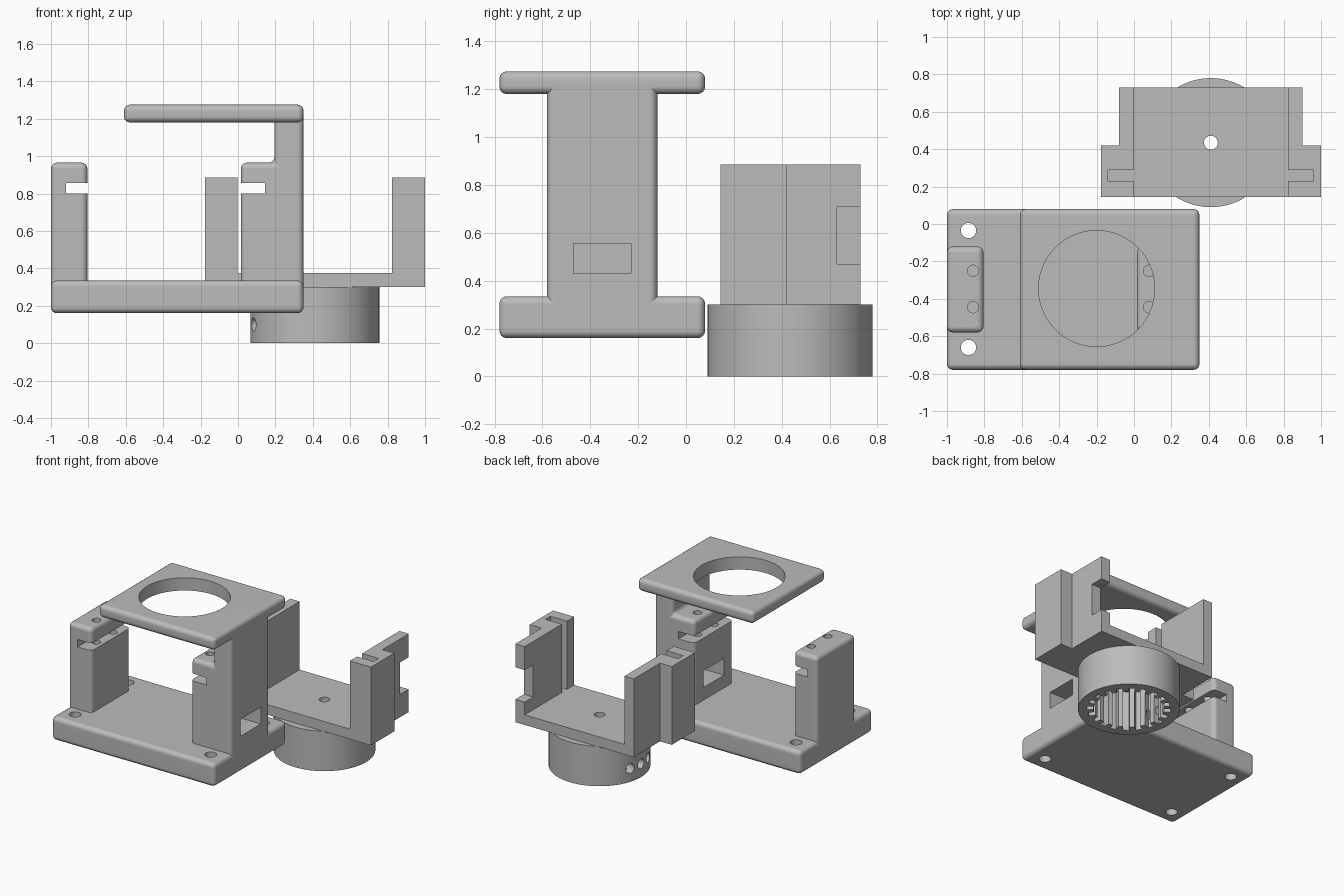
import bpy, bmesh, math
from mathutils import Matrix, Vector

cube = bpy.data.objects.get("Cube")
if cube:
    bpy.data.objects.remove(cube, do_unlink=True)

grey = bpy.data.materials.new("plain grey")
grey.use_nodes = True
grey.diffuse_color = (0.5, 0.5, 0.5, 1)
grey.node_tree.nodes["Principled BSDF"].inputs["Base Color"].default_value = (0.5, 0.5, 0.5, 1)


def add(name, bm):
    bmesh.ops.recalc_face_normals(bm, faces=bm.faces)
    mesh = bpy.data.meshes.new(name)
    bm.to_mesh(mesh)
    bm.free()
    mesh.materials.append(grey)
    obj = bpy.data.objects.new(name, mesh)
    bpy.context.collection.objects.link(obj)
    return obj


def prism(name, pts, lo, hi, along="z", bevel=0):
    """Extrude an outline along z (points are x, y) or y (points are x, z)."""
    bm = bmesh.new()
    place = (lambda p, h: (p[0], p[1], h)) if along == "z" else (lambda p, h: (p[0], h, p[1]))
    face = bm.faces.new([bm.verts.new(place(p, lo)) for p in pts])
    top = bmesh.ops.extrude_face_region(bm, geom=[face])["geom"]
    step = Vector(place((0, 0), hi - lo))
    bmesh.ops.translate(bm, vec=step, verts=[v for v in top if isinstance(v, bmesh.types.BMVert)])
    bmesh.ops.recalc_face_normals(bm, faces=bm.faces)
    if bevel:
        bmesh.ops.bevel(bm, geom=bm.edges[:], offset=bevel, segments=4, profile=0.5,
                        affect="EDGES", clamp_overlap=True)
    return add(name, bm)


def box(name, x, y, z, bevel=0):
    pts = [(x[0], y[0]), (x[1], y[0]), (x[1], y[1]), (x[0], y[1])]
    return prism(name, pts, z[0], z[1], bevel=bevel)


def rod(centre, radius, depth, turn=None, sides=32):
    bm = bmesh.new()
    bmesh.ops.create_cone(bm, cap_ends=True, segments=sides, radius1=radius, radius2=radius,
                          depth=depth, matrix=Matrix.Translation(centre) @ (turn or Matrix()))
    return add("cutter", bm)


def cut(obj, cutters):
    bpy.context.view_layer.objects.active = obj
    for c in cutters:
        c.hide_render = True
        mod = obj.modifiers.new("cut", "BOOLEAN")
        mod.operation, mod.solver, mod.object = "DIFFERENCE", "EXACT", c
        bpy.ops.object.modifier_apply(modifier=mod.name)
        bpy.data.objects.remove(c, do_unlink=True)


parts = []
ROUND = 0.032
DEPTH = (-0.78, 0.08)
POST_Y = (-0.58, -0.12)
MID_Y = -0.35

# Frame base with four mounting holes
base = box("frame_base", (-1, 0.35), DEPTH, (0.16, 0.335), ROUND)
cut(base, [rod((x, y, 0.25), 0.041, 0.6) for x in (-0.885, 0.235) for y in (-0.035, -0.66)])
parts.append(base)

# Top plate with a round opening
top_plate = box("top_plate", (-0.61, 0.35), DEPTH, (1.18, 1.275), ROUND)
cut(top_plate, [rod((-0.2, -0.345, 1.23), 0.31, 0.4, sides=96)])
parts.append(top_plate)


# Posts with a side slot and two screw holes each
def post_cutters(x0, x1, hole_x):
    slot = box("cutter", (x0, x1), (-0.8, 0.1), (0.8, 0.855))
    return [slot] + [rod((hole_x, y, 0.86), 0.03, 0.32) for y in (MID_Y - 0.095, MID_Y + 0.1)]


short_post = box("short_post", (-1, -0.805), POST_Y, (0.22, 0.965), ROUND)
cut(short_post, post_cutters(-0.92, -0.7, -0.86))
parts.append(short_post)

outline = [(0.015, 0.22), (0.35, 0.22), (0.35, 1.24), (0.195, 1.24), (0.195, 0.965), (0.015, 0.965)]
tall_post = prism("tall_post", outline, *POST_Y, along="y", bevel=ROUND)
window = box("cutter", (-0.1, 0.5), (-0.47, -0.23), (0.43, 0.555))
cut(tall_post, post_cutters(-0.1, 0.145, 0.08) + [window])
parts.append(tall_post)

# Cradle floor, mirrored about the cradle centre
CX, CY = 0.411, 0.435
half = [(0.5875, 0.145), (0.5875, 0.42), (0.49, 0.42), (0.49, 0.73)]
floor_pts = [(CX + d, y) for d, y in half] + [(CX - d, y) for d, y in reversed(half)]
floor = prism("cradle_floor", floor_pts, 0.3, 0.375)
cut(floor, [rod((CX, CY, 0.34), 0.037, 0.3)])
parts.append(floor)

# Cradle walls with a vertical groove in the inner face
wall = [(0.4125, 0.145)] + half + [(0.4125, 0.73), (0.4125, 0.29), (0.55, 0.29), (0.55, 0.23), (0.4125, 0.23)]
for name, side in (("cradle_wall_left", 1), ("cradle_wall_right", -1)):
    obj = prism(name, [(CX + side * d, y) for d, y in wall], 0.375, 0.885)
    if side == 1:
        cut(obj, [box("cutter", (0.7, 1.1), (0.63, 0.8), (0.47, 0.71))])
    parts.append(obj)

# Toothed hub: a ring with square ridges inside
TEETH = 20
bm = bmesh.new()
rings = []
for i in range(TEETH):
    for k, (f, r) in enumerate(((0.23, 0.285), (0.28, 0.24), (0.72, 0.24), (0.77, 0.285))):
        a_in = (i + f) * math.tau / TEETH
        a_out = (i + k / 4 + 0.125) * math.tau / TEETH
        rings.append([bm.verts.new((CX + rad * math.cos(a), CY + rad * math.sin(a), z))
                      for rad, a, z in ((0.345, a_out, 0), (0.345, a_out, 0.3), (r, a_in, 0.3), (r, a_in, 0))])
for i, ring in enumerate(rings):
    after = rings[(i + 1) % len(rings)]
    for j in range(4):
        bm.faces.new((ring[j], after[j], after[(j + 1) % 4], ring[(j + 1) % 4]))
hub = add("toothed_hub", bm)

# Three radial screw holes in the hub
holes = []
for step in (-1, 0, 1):
    a = math.pi + step * math.tau / TEETH
    turn = Matrix.Rotation(a, 4, "Z") @ Matrix.Rotation(math.pi / 2, 4, "Y")
    holes.append(rod((CX + 0.32 * math.cos(a), CY + 0.32 * math.sin(a), 0.1), 0.036, 0.12, turn))
cut(hub, holes)
parts.append(hub)

# Smooth rounded edges, keep flat faces flat
for obj in parts:
    bpy.ops.object.select_all(action="DESELECT")
    obj.select_set(True)
    bpy.context.view_layer.objects.active = obj
    bpy.ops.object.shade_smooth_by_angle(angle=math.radians(30))
    mod = obj.modifiers.new("flat_faces", "WEIGHTED_NORMAL")
    mod.keep_sharp = True
